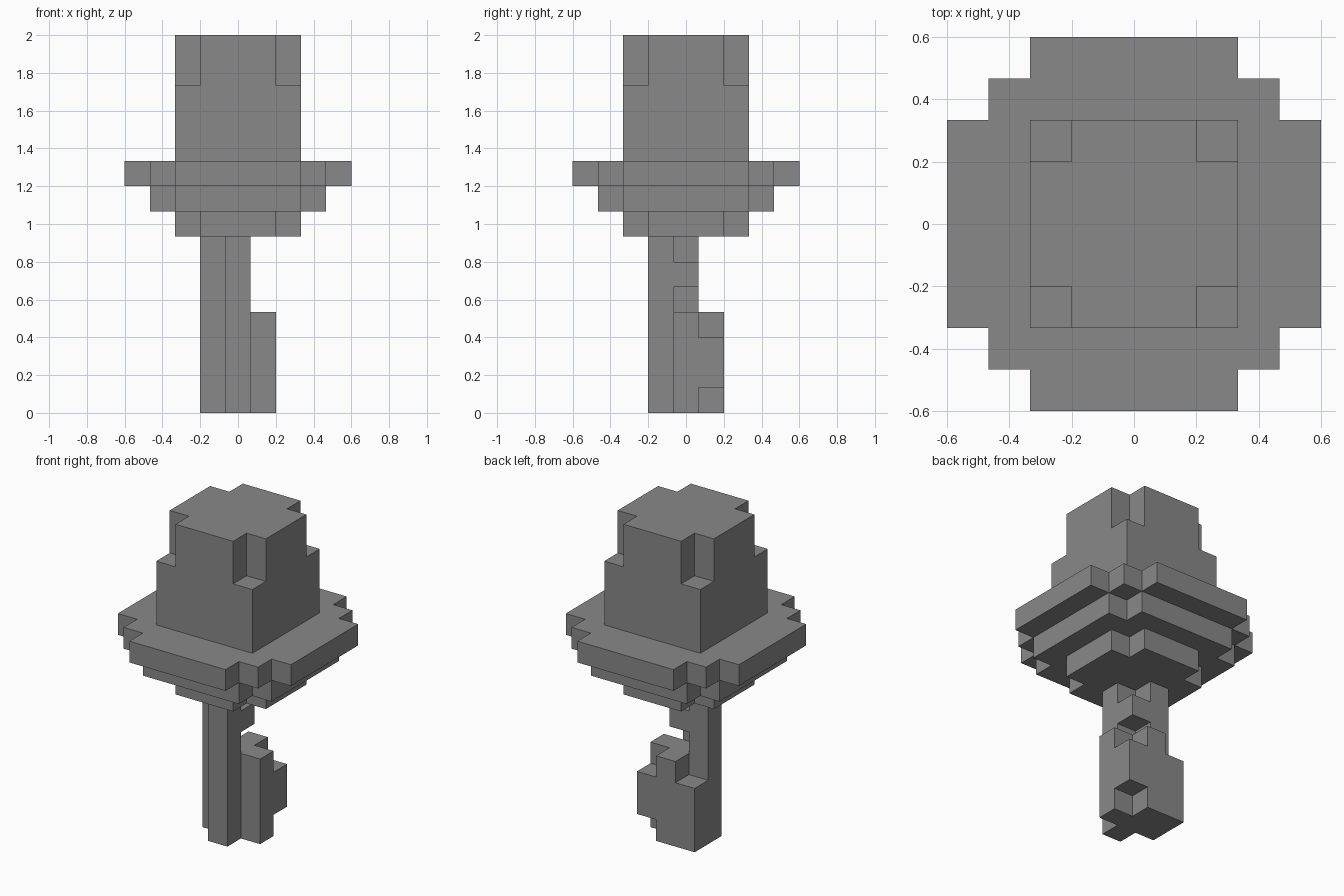
import bpy
import bmesh
from itertools import product
from mathutils import Vector

UNIT = 2 / 15  # edge length of one cube

default_cube = bpy.data.objects.get("Cube")
if default_cube:
    bpy.data.objects.remove(default_cube, do_unlink=True)

grey = bpy.data.materials.new("plain_grey")
grey.use_nodes = True
grey.diffuse_color = (0.25, 0.25, 0.25, 1)
grey.node_tree.nodes["Principled BSDF"].inputs["Base Color"].default_value = grey.diffuse_color


def box(xs, ys, zs):
    """Cells of a block, each range given as (first, last)."""
    return set(product(*(range(a, b + 1) for a, b in (xs, ys, zs))))


def slab(a, b, zs):
    """Symmetric cross-shaped slab made of two crossed blocks."""
    return box((-a, a), (-b, b), zs) | box((-b, b), (-a, a), zs)


def column(x, y, zs):
    return box((x, x), (y, y), zs)


parts = {
    # Crown with notched upper corners
    "crown": slab(2, 2, (10, 12)) | slab(2, 1, (13, 14)),
    # Stepped brim, widest at the top
    "brim_top": slab(4, 2, (9, 9)) | slab(3, 3, (9, 9)),
    "brim_middle": slab(3, 2, (8, 8)),
    "brim_bottom": slab(2, 1, (7, 7)),
    # Stem, open in the middle
    "stem": column(0, -1, (0, 6)) | column(-1, 0, (0, 6)) | column(0, 0, (5, 5)),
    # Thick foot around the stem
    "foot": (column(0, 0, (0, 3)) | column(1, 0, (0, 3)) | column(0, 1, (0, 3))
             | column(-1, 1, (0, 2)) | column(1, 1, (1, 2))),
}
solid = set().union(*parts.values())


def build_part(name, cells):
    """Skin the cells, leaving out faces hidden against other cells."""
    bm = bmesh.new()
    verts = {}

    def corner(p):
        key = tuple(round(2 * c) for c in p)
        if key not in verts:
            verts[key] = bm.verts.new(Vector(p) * UNIT)
        return verts[key]

    for cell in sorted(cells):
        centre = Vector(cell) + Vector((0, 0, 0.5))
        for axis, sign in product(range(3), (-1, 1)):
            n = Vector((0, 0, 0))
            n[axis] = sign
            if tuple(int(c + d) for c, d in zip(cell, n)) in solid:
                continue
            u = Vector((0, 0, 0))
            u[(axis + 1) % 3] = 0.5
            v = n.cross(u)
            mid = centre + n / 2
            bm.faces.new([corner(mid + s) for s in (-u - v, u - v, u + v, v - u)])

    mesh = bpy.data.meshes.new(name)
    bm.to_mesh(mesh)
    bm.free()
    mesh.materials.append(grey)
    obj = bpy.data.objects.new(name, mesh)
    bpy.context.collection.objects.link(obj)


for part_name, part_cells in parts.items():
    build_part(part_name, part_cells)
